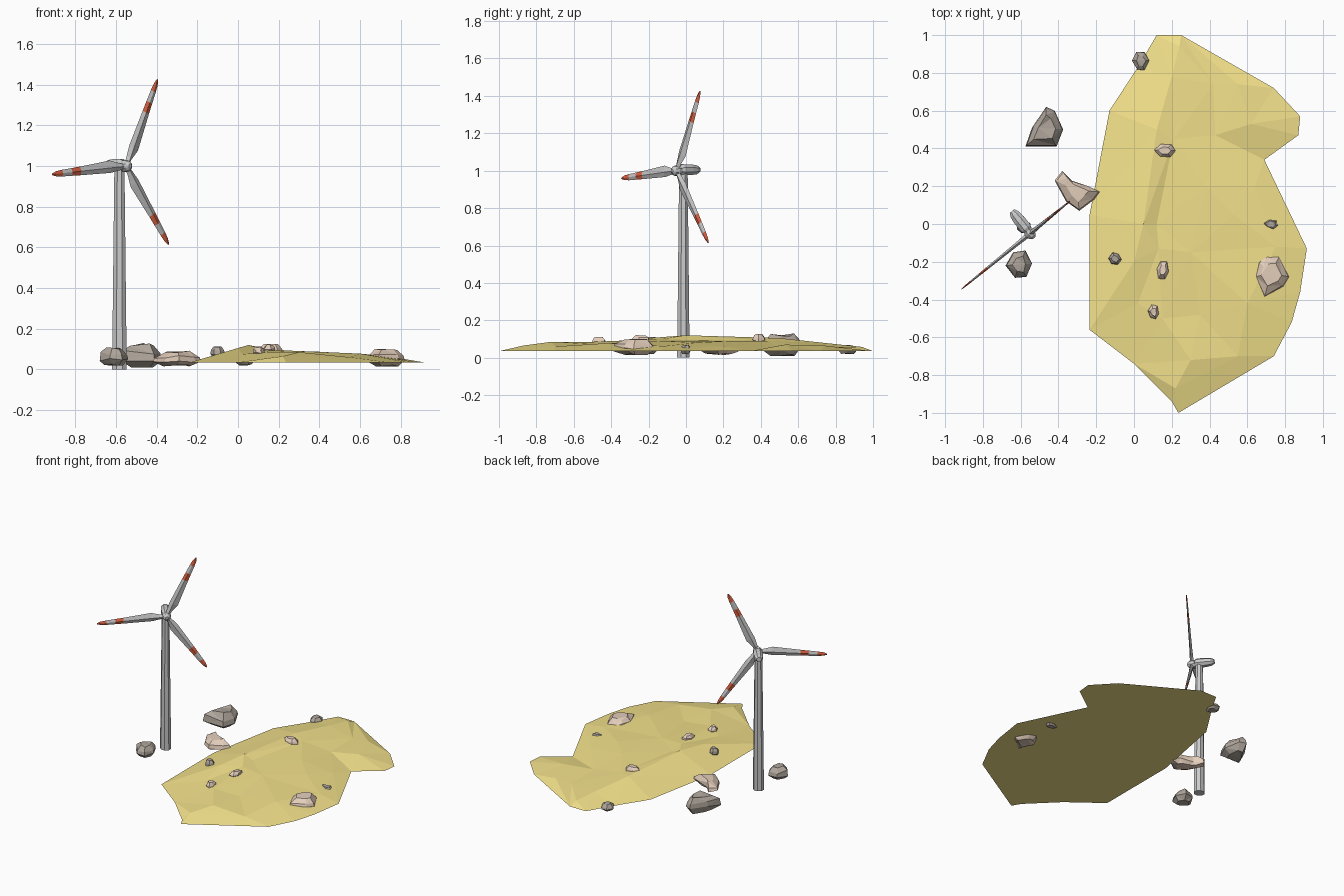
import bpy, bmesh, math, random
from mathutils import Vector
from mathutils.geometry import delaunay_2d_cdt

if "Cube" in bpy.data.objects:
    bpy.data.objects.remove(bpy.data.objects["Cube"])

random.seed(4)


def material(name, rgb):
    m = bpy.data.materials.new(name)
    m.diffuse_color = (*rgb, 1)
    m.use_nodes = True
    m.node_tree.nodes["Principled BSDF"].inputs["Base Color"].default_value = m.diffuse_color
    return m


GREY = material("grey", (0.74, 0.74, 0.75))
RED = material("red", (0.75, 0.13, 0.06))
SAND = material("sand", (0.9, 0.76, 0.26))
DARK = material("dark_stone", (0.43, 0.38, 0.33))
TAN = material("tan_stone", (0.78, 0.62, 0.5))


def finish(name, bm, mats):
    bmesh.ops.recalc_face_normals(bm, faces=bm.faces)
    me = bpy.data.meshes.new(name)
    bm.to_mesh(me)
    bm.free()
    for m in mats:
        me.materials.append(m)
    ob = bpy.data.objects.new(name, me)
    bpy.context.collection.objects.link(ob)
    return ob


def loft(name, rings, mats, bands=None, tris=False):
    """Skin a row of equal rings, cap both ends; bands = material slot per row."""
    bm = bmesh.new()
    vs = [[bm.verts.new(p) for p in r] for r in rings]
    n = len(vs[0])
    for k in range(len(vs) - 1):
        for i in range(n):
            j = (i + 1) % n
            f = bm.faces.new((vs[k][i], vs[k][j], vs[k + 1][j], vs[k + 1][i]))
            f.material_index = bands[k] if bands else 0
    bm.faces.new(vs[0])
    cap = bm.faces.new(vs[-1])
    cap.material_index = bands[-1] if bands else 0
    if tris:
        bmesh.ops.triangulate(bm, faces=bm.faces)
    return finish(name, bm, mats)


def ring(c, a, b, ra, rb, n=8):
    return [c + a * ra * math.cos(t) + b * rb * math.sin(t)
            for t in ((i + 0.5) * math.tau / n for i in range(n))]


# --- Wind turbine -----------------------------------------------------------
X, Y, Z = Vector((1, 0, 0)), Vector((0, 1, 0)), Vector((0, 0, 1))
U = Vector((0.777, 0.63, 0)).normalized()     # sideways in rotor plane
BACK = Vector((-U.y, U.x, 0))                 # from hub towards nacelle
HUB = Vector((-0.55, -0.05, 1.0))
BASE = Vector((-0.583, -0.014, 0))

loft("tower", [ring(BASE, X, Y, 0.039, 0.036),
               ring(BASE + Z * 0.985, X, Y, 0.027, 0.025)], [GREY])
loft("nacelle", [ring(HUB + BACK * s + Z * 0.005, U, Z, w, h) for s, w, h in
                 ((0.018, 0.024, 0.024), (0.035, 0.033, 0.032), (0.09, 0.034, 0.031),
                  (0.13, 0.029, 0.026), (0.152, 0.017, 0.016))], [GREY])
loft("hub", [ring(HUB + BACK * s, U, Z, r, r) for s, r in
             ((-0.032, 0.01), (-0.02, 0.024), (0.0, 0.031), (0.02, 0.028))], [GREY])

# Blade stations: radius, clockwise width, counter-clockwise width, thickness
STATIONS = [(0.015, 0.014, 0.014, 0.013), (0.045, 0.018, 0.018, 0.012),
            (0.10, 0.036, 0.025, 0.010), (0.29, 0.023, 0.020, 0.007),
            (0.345, 0.020, 0.018, 0.006), (0.405, 0.017, 0.016, 0.005),
            (0.445, 0.013, 0.012, 0.004), (0.47, 0.004, 0.004, 0.002)]
for k in range(3):
    a = math.radians(65 + 120 * k)
    out = U * math.cos(a) + Z * math.sin(a)
    side = Z * math.cos(a) - U * math.sin(a)
    rings = [[HUB + out * r - side * cw, HUB + out * r - BACK * th,
              HUB + out * r + side * ccw, HUB + out * r + BACK * th]
             for r, cw, ccw, th in STATIONS]
    loft(f"blade_{k + 1}", rings, [GREY, RED], (0, 0, 0, 1, 0, 1, 1))

# --- Sand patch: flat underside, faceted dune top ---------------------------
RIM = [(0.12, 1.0), (0.25, 1.0), (0.74, 0.72), (0.88, 0.57), (0.87, 0.47), (0.69, 0.34),
       (0.915, -0.13), (0.88, -0.36), (0.835, -0.52), (0.74, -0.70), (0.235, -1.0),
       (0.2, -0.94), (0.0, -0.74), (-0.235, -0.56), (-0.235, 0.05), (-0.13, 0.6),
       (0.02, 0.83)]
DUNE = [(0.05, 0.0, 0.12), (0.12, 0.5, 0.105), (0.12, 0.0, 0.095), (0.21, 0.45, 0.09),
        (0.0, -0.2, 0.105), (0.13, -0.13, 0.1), (0.02, -0.42, 0.075), (0.15, -0.5, 0.085),
        (0.3, -0.15, 0.09), (0.38, 0.2, 0.088), (0.43, 0.47, 0.06), (0.62, 0.53, 0.07),
        (0.2, 0.78, 0.075), (0.24, 0.94, 0.058), (0.42, 0.74, 0.055), (0.53, 0.05, 0.08),
        (0.6, -0.42, 0.078), (0.35, -0.48, 0.072), (0.3, -0.72, 0.085), (0.22, -0.87, 0.065),
        (0.55, -0.7, 0.06), (0.64, 0.2, 0.06), (0.75, -0.12, 0.062), (0.55, 0.74, 0.065)]
n = len(RIM)
heights = [0.035] * n + [p[2] for p in DUNE]
flat = [Vector(p) for p in RIM] + [Vector(p[:2]) for p in DUNE]
ov, _, of, src, _, _ = delaunay_2d_cdt(flat, [(n, n + 1), (n + 2, n + 3)],
                                       [list(range(n))], 1, 1e-5)
bm = bmesh.new()
where = {}
verts = []
for p, s in zip(ov, src):
    v = bm.verts.new((p.x, p.y, heights[s[0]] if s else 0.08))
    verts.append(v)
    for i in s:
        where[i] = v
for f in of:
    bm.faces.new([verts[i] for i in f])
bm.faces.new([where[i] for i in range(n)])
finish("sand_patch", bm, [SAND])


# --- Rocks ------------------------------------------------------------------
def rock(name, plan, z0, z1, mat):
    """Stone from a plan outline: shrunk foot, full waist, shrunk uneven crown."""
    c = sum((Vector(p) for p in plan), Vector((0, 0))) / len(plan)
    rings = []
    for s, t, wob in ((0.6, 0.0, 0.1), (1.0, 0.35, 0.12), (0.93, 0.62, 0.12), (0.55, 0.95, 0.08)):
        row = []
        for p in plan:
            q = c + (Vector(p) - c) * s * (1 if s > 0.9 else random.uniform(0.85, 1.15))
            h = min(1, max(0, t + random.uniform(-wob, wob)))
            row.append((q.x, q.y, z0 + (z1 - z0) * h))
        rings.append(row)
    loft(name, rings, [mat], tris=True)


# Larger stones with traced outlines
rock("large_dark_rock", [(-0.575, 0.41), (-0.41, 0.41), (-0.375, 0.5), (-0.42, 0.6),
                         (-0.465, 0.62), (-0.54, 0.51)], 0.01, 0.13, DARK)
rock("dark_rock_by_tower", [(-0.68, -0.22), (-0.63, -0.285), (-0.57, -0.28), (-0.54, -0.21),
                            (-0.575, -0.14), (-0.64, -0.15)], 0.02, 0.11, DARK)
rock("tan_rock_at_edge", [(-0.42, 0.23), (-0.36, 0.12), (-0.29, 0.07), (-0.21, 0.13),
                          (-0.18, 0.17), (-0.24, 0.2), (-0.33, 0.23), (-0.38, 0.28)],
     0.015, 0.092, TAN)
rock("large_tan_rock", [(0.64, -0.28), (0.69, -0.39), (0.79, -0.33), (0.82, -0.28),
                        (0.77, -0.17), (0.70, -0.165), (0.66, -0.2)], 0.015, 0.1, TAN)

# Small stones: centre, half sizes, bottom, top
SMALL = [("dark", 0.035, 0.865, 0.042, 0.06, 0.02, 0.068, DARK),
         ("tan", 0.165, 0.39, 0.058, 0.04, 0.075, 0.126, TAN),
         ("dark", -0.1, -0.185, 0.034, 0.036, 0.06, 0.112, DARK),
         ("tan", 0.152, -0.245, 0.034, 0.055, 0.075, 0.122, TAN),
         ("tan", 0.105, -0.468, 0.032, 0.042, 0.065, 0.112, TAN),
         ("dark", 0.726, 0.0, 0.048, 0.03, 0.02, 0.07, DARK)]
for k, (tone, x, y, rx, ry, z0, z1, mat) in enumerate(SMALL):
    plan = [(x + rx * math.cos(a) * random.uniform(0.85, 1.1),
             y + ry * math.sin(a) * random.uniform(0.85, 1.1))
            for a in (i * math.tau / 6 + k for i in range(6))]
    rock(f"small_{tone}_rock_{k + 1}", plan, z0, z1, mat)
